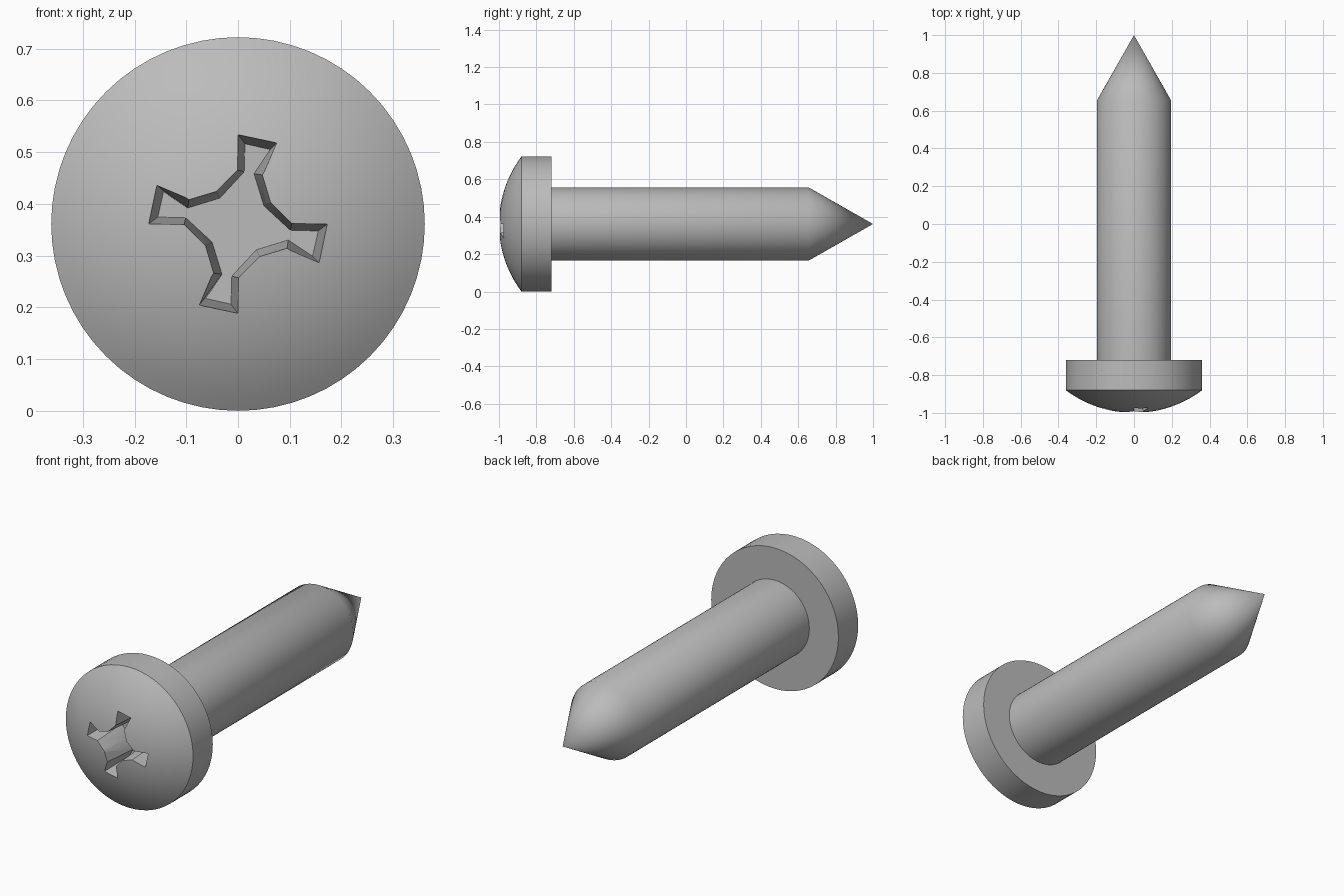
import bpy, bmesh, math
from mathutils import Matrix, Vector

if "Cube" in bpy.data.objects:
    bpy.data.objects.remove(bpy.data.objects["Cube"])

AXIS_Z = 0.361
HEAD_R, SHAFT_R = 0.361, 0.196
DOME_Y, HEAD_BACK = -0.88, -0.72
FLOOR_Y, RIM_Y, CUT_Y = -0.80, -0.98, -1.02

steel = bpy.data.materials.new("grey_steel")
steel.use_nodes = True
steel.diffuse_color = (0.5, 0.5, 0.5, 1)
steel.node_tree.nodes["Principled BSDF"].inputs["Base Color"].default_value = (0.5, 0.5, 0.5, 1)


def finish(name, bm):
    bmesh.ops.remove_doubles(bm, verts=bm.verts, dist=1e-5)
    bmesh.ops.recalc_face_normals(bm, faces=bm.faces)
    mesh = bpy.data.meshes.new(name)
    bm.to_mesh(mesh)
    bm.free()
    obj = bpy.data.objects.new(name, mesh)
    bpy.context.collection.objects.link(obj)
    mesh.materials.append(steel)
    return obj


def lathe(name, profile, steps=64):
    """Spin (radius, y) points around the long axis."""
    bm = bmesh.new()
    verts = [bm.verts.new((r, y, AXIS_Z)) for r, y in profile]
    edges = [bm.edges.new(pair) for pair in zip(verts, verts[1:])]
    bmesh.ops.spin(bm, geom=verts + edges, cent=(0, 0, AXIS_Z), axis=(0, 1, 0),
                   angle=math.tau, steps=steps)
    return finish(name, bm)


def activate(obj):
    bpy.ops.object.select_all(action='DESELECT')
    obj.select_set(True)
    bpy.context.view_layer.objects.active = obj


# Domed head: spherical cap, straight rim, flat back
rise = DOME_Y + 1
ball_r = (HEAD_R ** 2 + rise ** 2) / (2 * rise)
sweep = math.asin(HEAD_R / ball_r)
dome = [(ball_r * math.sin(sweep * i / 12), -1 + ball_r * (1 - math.cos(sweep * i / 12)))
        for i in range(13)]
head = lathe("screw_head", dome + [(HEAD_R, HEAD_BACK), (0, HEAD_BACK)])

# Shaft with conical point
shaft = lathe("screw_shaft", [(0, HEAD_BACK - 0.01), (SHAFT_R, HEAD_BACK - 0.01),
                              (SHAFT_R, 0.655), (0, 1)])

# Tapered four-armed drive recess: one quarter outline, turned four times
rim = [(0, 0.173), (0.075, 0.157), (0.046, 0.095), (0.062, 0.041)]
floor = [(0.0135, 0.155), (0.062, 0.144), (0.031, 0.097), (0.050, 0.035)]
rim.append((0.104, 0))
floor.append((0.101, -0.012))


def outline(t, y):
    points = []
    for k in range(4):
        turn = Matrix.Rotation(k * math.pi / 2, 3, 'Y')
        for a, b in zip(floor, rim):
            p = Vector((a[0], 0, a[1])).lerp(Vector((b[0], 0, b[1])), t)
            points.append(turn @ p + Vector((0, y, AXIS_Z)))
    return points


bm = bmesh.new()
low = [bm.verts.new(p) for p in outline(0, FLOOR_Y)]
top = [bm.verts.new(p) for p in outline((FLOOR_Y - CUT_Y) / (FLOOR_Y - RIM_Y), CUT_Y)]
bm.faces.new(low)
bm.faces.new(top)
for i in range(len(low)):
    j = (i + 1) % len(low)
    bm.faces.new((low[i], low[j], top[j], top[i]))
cutter = finish("drive_recess_cutter", bm)
cutter.hide_render = True

activate(head)
cut = head.modifiers.new("drive_recess", 'BOOLEAN')
cut.operation, cut.solver, cut.object = 'DIFFERENCE', 'EXACT', cutter
bpy.ops.object.modifier_apply(modifier=cut.name)
bpy.data.objects.remove(cutter)

for part in (head, shaft):
    activate(part)
    bpy.ops.object.shade_smooth_by_angle(angle=math.radians(30))
